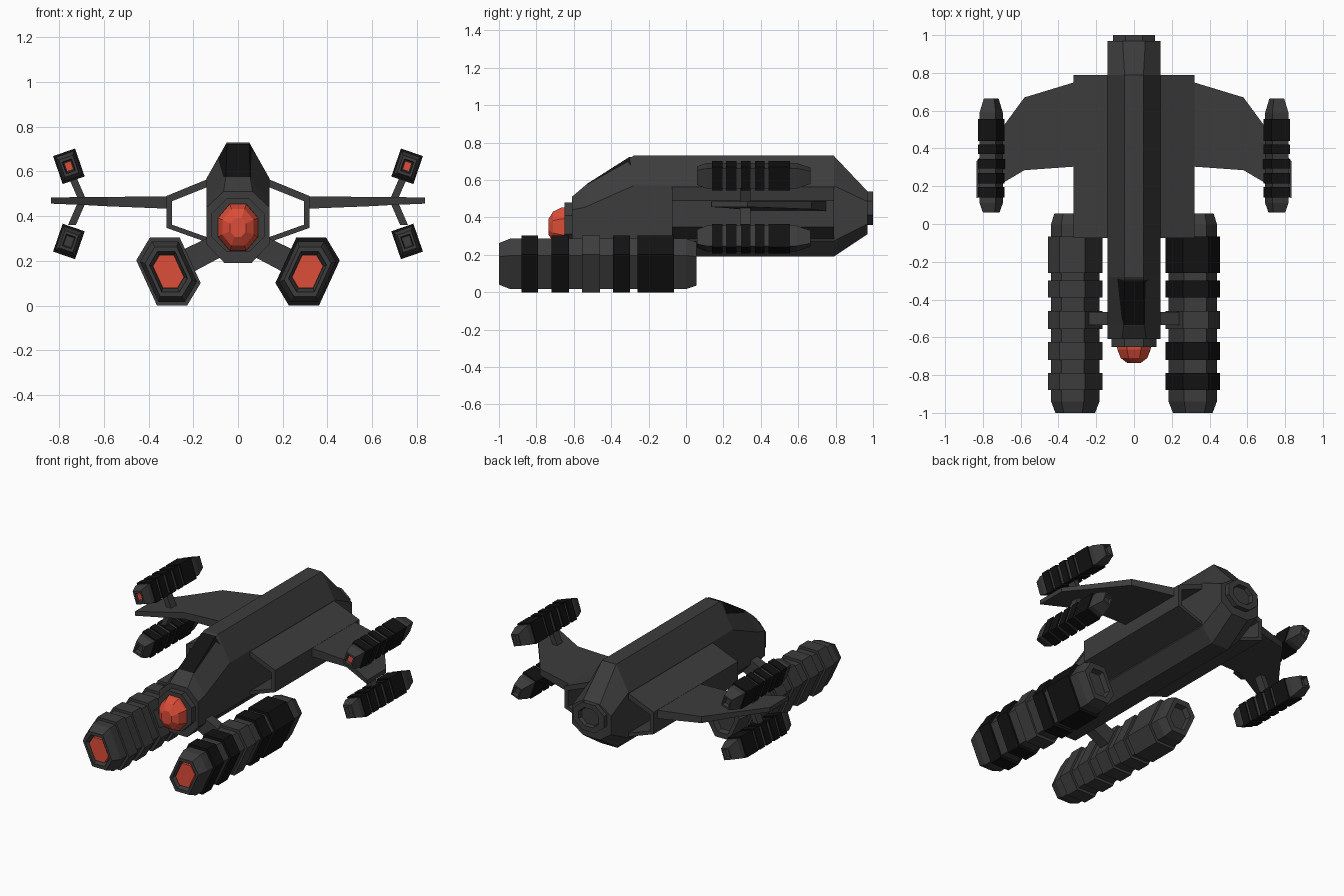
import bpy, bmesh, math

if "Cube" in bpy.data.objects:
    bpy.data.objects.remove(bpy.data.objects["Cube"])

def material(name, rgb):
    m = bpy.data.materials.new(name)
    m.diffuse_color = (*rgb, 1)
    m.use_nodes = True
    m.node_tree.nodes["Principled BSDF"].inputs["Base Color"].default_value = m.diffuse_color
    return m

GREY = material("dark_grey", (0.045, 0.045, 0.045))
BLACK = material("black", (0.006, 0.006, 0.006))
RED = material("red", (0.72, 0.075, 0.04))

def finish(name, bm, mat):
    bmesh.ops.recalc_face_normals(bm, faces=bm.faces[:])
    me = bpy.data.meshes.new(name)
    bm.to_mesh(me)
    bm.free()
    me.materials.append(mat)
    ob = bpy.data.objects.new(name, me)
    bpy.context.collection.objects.link(ob)
    return ob

def loft(name, rings, mat=GREY):
    """Skin a list of equal-length rings and cap both ends."""
    bm = bmesh.new()
    vs = [[bm.verts.new(p) for p in r] for r in rings]
    n = len(vs[0])
    for a, b in zip(vs, vs[1:]):
        for i in range(n):
            j = (i + 1) % n
            bm.faces.new((a[i], a[j], b[j], b[i]))
    bm.faces.new(vs[0])
    bm.faces.new(vs[-1])
    return finish(name, bm, mat)

def stations(name, profile, centre, steps, mat=GREY):
    """Sweep an xz profile along y with (y, scale) steps."""
    cx, cz = centre
    return loft(name, [[(cx + x * k, y, cz + z * k) for x, z in profile]
                       for y, k in steps], mat)

def prism(name, profile, y0, y1, mat=GREY):
    return stations(name, profile, (0, 0), [(y0, 1), (y1, 1)], mat)

def octagon(rx, rz):
    c = math.cos(math.pi / 8)
    return [(rx / c * math.cos(math.pi * (i + .5) / 4),
             rz / c * math.sin(math.pi * (i + .5) / 4)) for i in range(8)]

# Fuselage: octagonal sections (y, bottom, low shoulder, high shoulder, top, bottom half, top half)
def section(y, b, l, h, t, wb, wt):
    half = [(wb, b), (.14, l), (.14, h), (wt, t)]
    return [(x, y, z) for x, z in half] + [(-x, y, z) for x, z in reversed(half)]

loft("fuselage", [section(*s) for s in (
    (-.61, .19, .275, .44, .51, .06, .065),
    (-.54, .19, .275, .455, .57, .06, .055),
    (-.28, .19, .275, .57, .73, .06, .05),
    (.79, .19, .275, .57, .73, .06, .05),
    (.97, .31, .365, .485, .54, .06, .06))])

# Canopy
bm = bmesh.new()
for s in (-1, 1):
    for p in ((.054, -.535, .576), (.138, -.265, .574), (.05, -.305, .722),
              (.04, -.27, .722), (.04, -.3, .55)):
        bm.verts.new((s * p[0], p[1], p[2]))
bmesh.ops.convex_hull(bm, input=bm.verts[:])
finish("canopy", bm, BLACK)

# Nose ring, dome and tail nozzle
stations("nose_ring", octagon(.12, .12), (0, .36), [(-.6, 1), (-.65, 1)])
stations("nose_dome", octagon(.09, .105), (0, .35),
         [(-.64, 1), (-.665, .98), (-.71, .78), (-.735, .4)], RED)
stations("tail_nozzle", octagon(.11, .09), (0, .45),
         [(.96, 1), (1, 1), (1, .65), (.975, .6)])

HEX = [(-.05, .15), (.082, .15), (.142, .05), (.05, -.15), (-.082, -.15), (-.142, -.05)]

for side, s in (("right", 1), ("left", -1)):
    def mx(profile):
        return [(s * x, z) for x, z in profile]

    # Hollow side duct
    prism(side + "_duct", mx([(.13, .568), (.32, .49), (.32, .348), (.13, .28),
                              (.13, .303), (.295, .362), (.295, .467), (.13, .533)]), -.075, .79)

    # Wing, sections running outward: x, front y, back y, bottom, top
    loft(side + "_wing", [[(s * x, a, b), (s * x, c, b), (s * x, c, t), (s * x, a, t)]
         for x, a, c, b, t in ((.3, .305, .755, .433, .489), (.58, .285, .67, .444, .486),
                               (.69, .22, .52, .45, .485), (.835, .135, .33, .456, .484))])

    # Large engine pod with recessed ends and bands
    hexagon, c = mx(HEX), (s * .311, .152)
    stations(side + "_engine", hexagon, c,
             [(-.96, .5), (-.985, .58), (-1, .6), (-1, .74), (-.94, .9), (0, .9),
              (.055, .78), (.055, .55), (.02, .5)])
    stations(side + "_engine_light", hexagon, c, [(-.95, .49), (-.987, .49)], RED)
    for i, (a, b) in enumerate(((-.88, -.79), (-.72, -.625), (-.555, -.46),
                                (-.39, -.3), (-.26, -.065))):
        mat = BLACK if s > 0 and i != 2 else GREY
        stations(f"{side}_engine_band_{i}", hexagon, c,
                 [(a, 1.0133), (b, 1.0133)], mat)

    # Engine pylon
    prism(side + "_pylon", mx([(.07, .22), (.12, .31), (.3, .225), (.23, .135)]), -.535, -.465)

    # Wing pods above and below the tip, leaning outward
    for level, u in (("upper", 1), ("lower", -1)):
        t = math.radians(19)
        def lean(w, h):
            return (s * (w * math.cos(t) + h * math.sin(t)),
                    u * (h * math.cos(t) - w * math.sin(t)))
        rect = [lean(w, h) for w, h in ((-.052, -.066), (.052, -.066), (.052, .066), (-.052, .066))]
        c = (s * .756, .455 + u * .168)
        name = f"{side}_{level}_pod"
        stations(name, rect, c, [(.085, .35), (.06, .42), (.06, .62), (.11, .87), (.59, .87),
                                 (.665, .55), (.665, .4), (.64, .35)])
        if u > 0:
            slot = [(x * .3, z * .3) for x, z in rect]
            stations(name + "_light", slot, c, [(.1, 1), (.072, 1)], RED)
        for i, (a, b) in enumerate(((.14, .195), (.215, .27), (.295, .345), (.37, .42), (.44, .555))):
            stations(f"{name}_band_{i}", rect, c, [(a, 1), (b, 1)], BLACK)
        # Strut from wing to pod
        prism(name + "_strut", [(s * x, .47 + u * z) for x, z in
              ((.675, -.005), (.725, .11), (.76, .11), (.71, -.005))], .29, .345)
